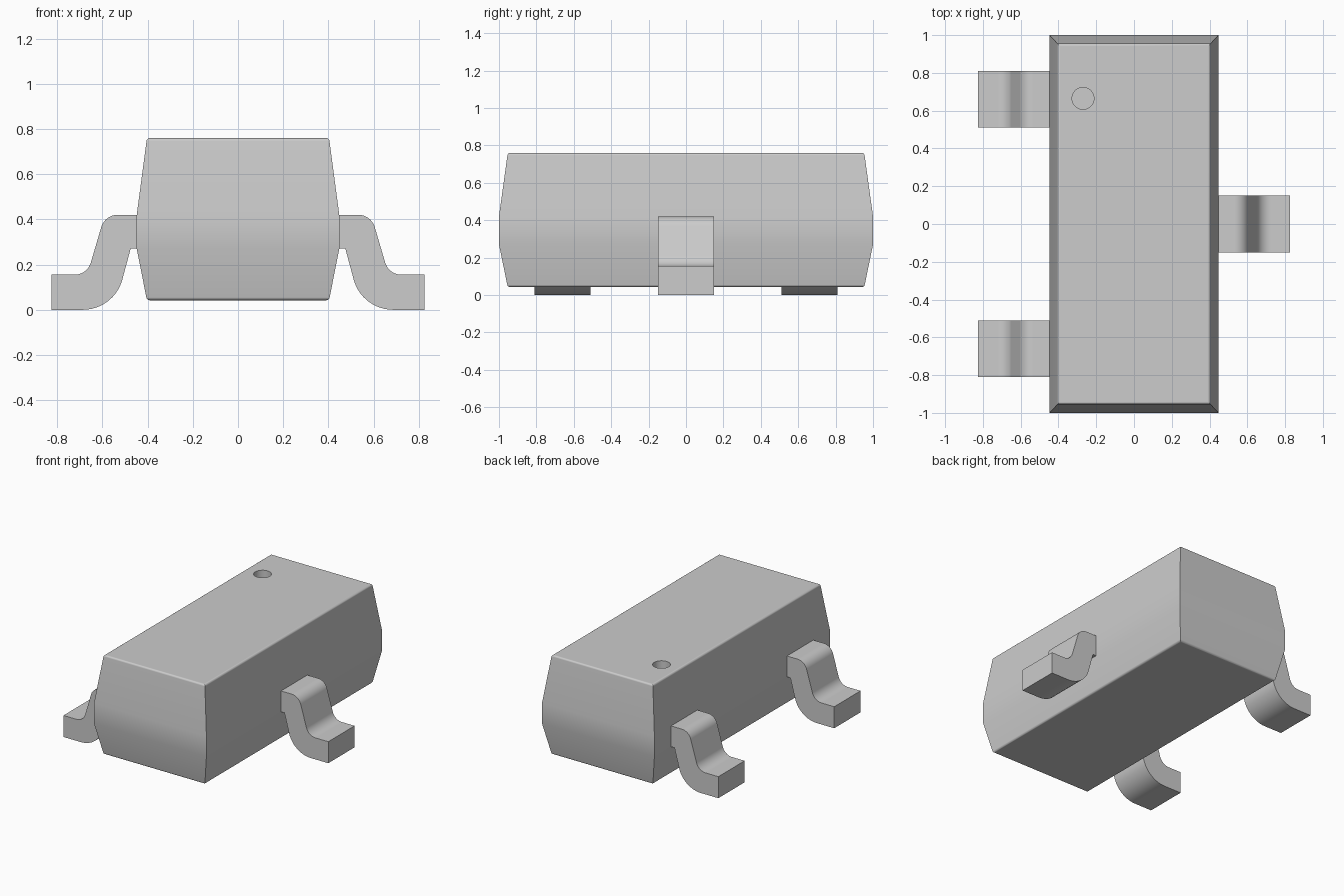
import bpy, bmesh
from math import tan
from mathutils import Vector

cube = bpy.data.objects.get("Cube")
if cube:
    bpy.data.objects.remove(cube, do_unlink=True)

grey = bpy.data.materials.new("light_grey")
grey.use_nodes = True
grey.diffuse_color = (0.604, 0.604, 0.604, 1)
grey.node_tree.nodes["Principled BSDF"].inputs["Base Color"].default_value = grey.diffuse_color


def make_object(name, bm):
    bmesh.ops.recalc_face_normals(bm, faces=bm.faces)
    mesh = bpy.data.meshes.new(name)
    bm.to_mesh(mesh)
    bm.free()
    mesh.materials.append(grey)
    obj = bpy.data.objects.new(name, mesh)
    bpy.context.collection.objects.link(obj)
    return obj


def activate(obj):
    bpy.ops.object.select_all(action='DESELECT')
    obj.select_set(True)
    bpy.context.view_layer.objects.active = obj


def smooth(obj):
    activate(obj)
    bpy.ops.object.shade_smooth_by_angle(angle=0.6)
    weighted = obj.modifiers.new("weighted_normals", 'WEIGHTED_NORMAL')
    weighted.keep_sharp = True


def fillet(before, corner, after, radius, steps=10):
    """Points of a circular arc rounding one corner of a profile."""
    b, c, a = Vector(before), Vector(corner), Vector(after)
    u, v = (b - c).normalized(), (a - c).normalized()
    half = u.angle(v) / 2
    reach = radius / tan(half)
    centre = c + (u + v).normalized() * (reach ** 2 + radius ** 2) ** 0.5
    start, end = c + u * reach - centre, c + v * reach - centre
    return [centre + start.lerp(end, i / steps).normalized() * radius for i in range(steps + 1)]


# Body: stacked rectangles, widest around the middle, with rounded rims
bm = bmesh.new()
rings = []
for half_x, half_y, z in [(0.403, 0.953, 0.042), (0.448, 1, 0.27), (0.448, 1, 0.42), (0.403, 0.953, 0.76)]:
    rings.append([bm.verts.new((sx * half_x, sy * half_y, z))
                  for sx, sy in [(-1, -1), (1, -1), (1, 1), (-1, 1)]])
for low, high in zip(rings, rings[1:]):
    for i in range(4):
        j = (i + 1) % 4
        bm.faces.new((low[i], low[j], high[j], high[i]))
bm.faces.new(rings[0])
bm.faces.new(rings[-1])
rims = [e for e in bm.edges
        if all(v in rings[0] for v in e.verts) or all(v in rings[-1] for v in e.verts)]
bmesh.ops.bevel(bm, geom=rims, offset=0.013, segments=4, profile=0.5, affect='EDGES')
body = make_object("body", bm)

# Round dimple marking one corner of the top
bm = bmesh.new()
bmesh.ops.create_cone(bm, cap_ends=True, segments=40, radius1=0.058, radius2=0.058, depth=0.14)
bmesh.ops.translate(bm, verts=bm.verts, vec=(-0.27, 0.665, 0.76))
cutter = make_object("dimple_cutter", bm)
cutter.hide_render = True
activate(body)
cut = body.modifiers.new("dimple", 'BOOLEAN')
cut.operation = 'DIFFERENCE'
cut.solver = 'EXACT'
cut.object = cutter
bpy.ops.object.modifier_apply(modifier=cut.name)
bpy.data.objects.remove(cutter, do_unlink=True)
smooth(body)

# Gull-wing lead outline in x and z, extruded along y
inner_top, shoulder, ankle, toe_top = (0.44, 0.42), (0.589, 0.42), (0.667, 0.155), (0.825, 0.155)
toe, heel, armpit, inner_low = (0.825, 0), (0.548, 0), (0.475, 0.27), (0.44, 0.27)
outline = ([inner_top] + fillet(inner_top, shoulder, ankle, 0.075)
           + fillet(shoulder, ankle, toe_top, 0.075) + [toe_top, toe]
           + fillet(toe, heel, armpit, 0.18) + [armpit, inner_low])


def make_lead(name, side, y, half_width=0.15):
    bm = bmesh.new()
    face = bm.faces.new([bm.verts.new((side * x, y - half_width, z)) for x, z in outline])
    swept = bmesh.ops.extrude_face_region(bm, geom=[face])["geom"]
    moved = [v for v in swept if isinstance(v, bmesh.types.BMVert)]
    bmesh.ops.translate(bm, verts=moved, vec=(0, 2 * half_width, 0))
    smooth(make_object(name, bm))


make_lead("left_lead", 1, 0)
make_lead("right_front_lead", -1, -0.66)
make_lead("right_back_lead", -1, 0.66)
